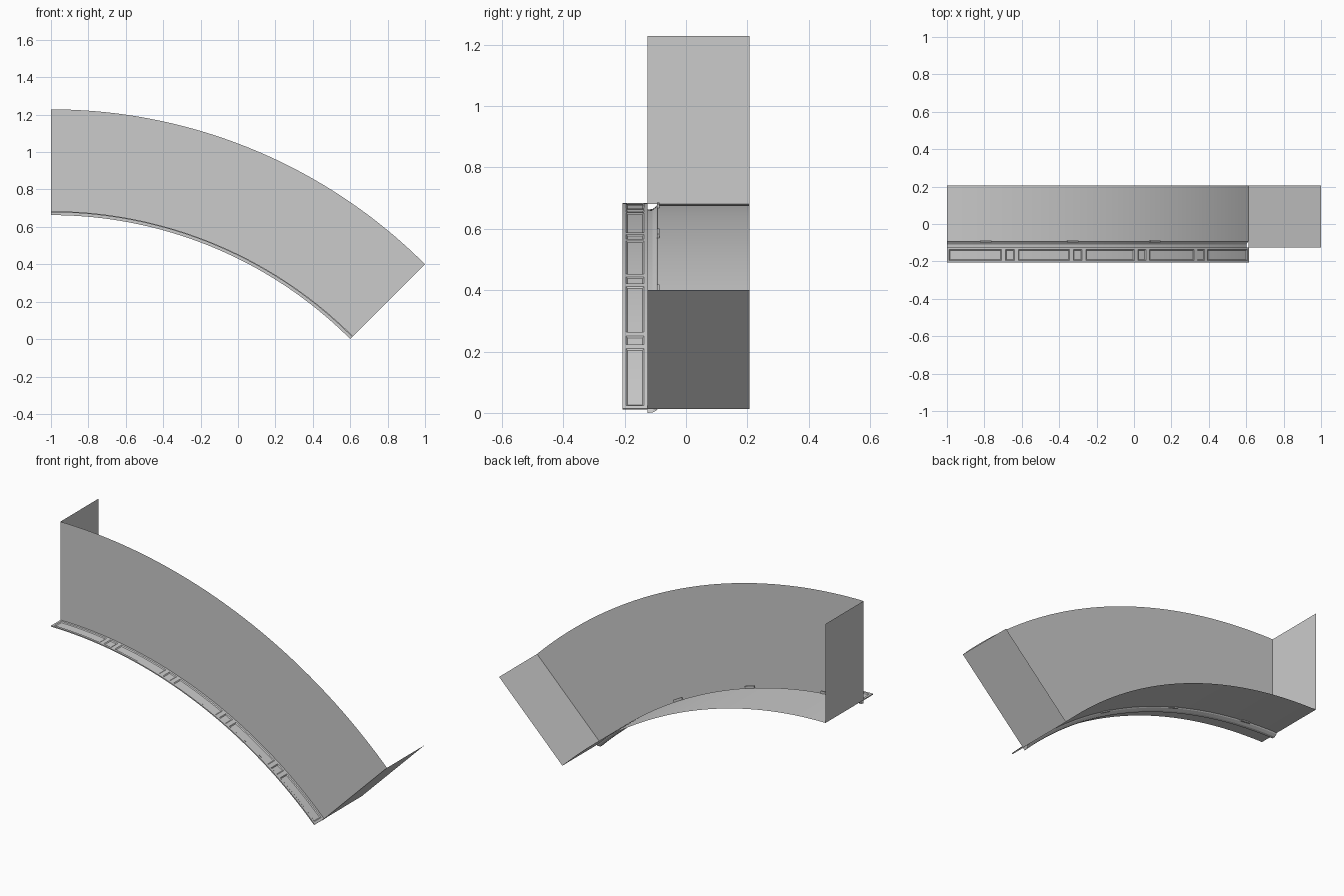
import bpy, bmesh, math

if "Cube" in bpy.data.objects:
    bpy.data.objects.remove(bpy.data.objects["Cube"])

CX, CZ = -1.0, -1.6           # arch centre
R_OUT, R_IN = 2.8284, 2.28    # wall radii
Y_WALL, Y_BACK = -0.125, 0.207
END = 45.0                    # arch angle, measured from vertical

grey = bpy.data.materials.new("light_grey")
grey.diffuse_color = (0.6, 0.6, 0.6, 1)
grey.use_nodes = True
grey.node_tree.nodes["Principled BSDF"].inputs["Base Color"].default_value = grey.diffuse_color


def point(y, r, deg):
    a = math.radians(deg)
    return (CX + r * math.sin(a), y, CZ + r * math.cos(a))


def finish(bm, name, recalc=False):
    if recalc:
        bmesh.ops.recalc_face_normals(bm, faces=bm.faces[:])
    me = bpy.data.meshes.new(name)
    bm.to_mesh(me)
    bm.free()
    me.materials.append(grey)
    ob = bpy.data.objects.new(name, me)
    bpy.context.scene.collection.objects.link(ob)
    bpy.ops.object.select_all(action='DESELECT')
    ob.select_set(True)
    bpy.context.view_layer.objects.active = ob
    bpy.ops.object.shade_smooth_by_angle(angle=math.radians(25))
    return ob


def sweep(profile, angles, closed=False):
    """Sweep a (y, radius) profile along the arch."""
    bm = bmesh.new()
    rows = [[bm.verts.new(point(y, r, a)) for y, r in profile] for a in angles]
    n = len(profile)
    for p, q in zip(rows, rows[1:]):
        for i in range(n if closed else n - 1):
            j = (i + 1) % n
            bm.faces.new((p[i], p[j], q[j], q[i]))
    if closed:
        bm.faces.new(rows[0])
        bm.faces.new(rows[-1][::-1])
    bm.normal_update()
    return bm


even = [END * i / 48 for i in range(49)]

# Tall curved front wall
finish(sweep([(Y_WALL, R_OUT), (Y_WALL, R_IN)], even), "front_wall")

# Curved underside with a shallow channel beside the wall
finish(sweep([(Y_WALL, R_IN), (Y_WALL, 2.263), (-0.109, 2.264),
              (-0.096, 2.274), (-0.093, R_IN), (Y_BACK, R_IN)], even), "soffit")

# Flat plates closing both ends
for name, a in (("left_end_plate", 0), ("right_end_plate", END)):
    bm = bmesh.new()
    bm.faces.new([bm.verts.new(point(y, r, a)) for y, r in
                  ((Y_WALL, R_IN), (Y_BACK, R_IN), (Y_BACK, R_OUT), (Y_WALL, R_OUT))])
    finish(bm, name)

# Alternating long and short panels along the ledge
panels = []
for k in range(5):
    s = 0.3 + 9.33 * k
    panels.append((s, s + 7.05, 6))
    if k < 4:
        panels.append((s + 7.6, s + 8.78, 1))
angles = [0.0]
for s, e, n in panels:
    angles += [s + (e - s) * i / n for i in range(n + 1)]
angles.append(END)

# Projecting ledge with recessed panels
bm = sweep([(-0.207, 2.284), (-0.195, 2.284), (-0.137, 2.284), (Y_WALL, 2.284),
            (Y_WALL, 2.278), (-0.207, 2.278)], angles, closed=True)
bmesh.ops.recalc_face_normals(bm, faces=bm.faces[:])
recessed = []
for f in bm.faces:
    c = f.calc_center_median()
    deg = math.degrees(math.atan2(c.x - CX, c.z - CZ))
    r = math.hypot(c.x - CX, c.z - CZ)
    if r > 2.282 and -0.19 < c.y < -0.14 and any(s < deg < e for s, e, _ in panels):
        recessed.append(f)
bmesh.ops.inset_region(bm, faces=recessed, thickness=0.005, depth=-0.004,
                       use_even_offset=True)
finish(bm, "panelled_ledge")

# Small tabs along the channel
for i, mid in enumerate((5.2, 17.1, 29.1)):
    bm = sweep([(-0.095, 2.274), (-0.087, 2.274), (-0.087, 2.293), (-0.095, 2.293)],
               [mid - 0.75, mid + 0.75], closed=True)
    finish(bm, f"clip_tab_{i + 1}", recalc=True)
